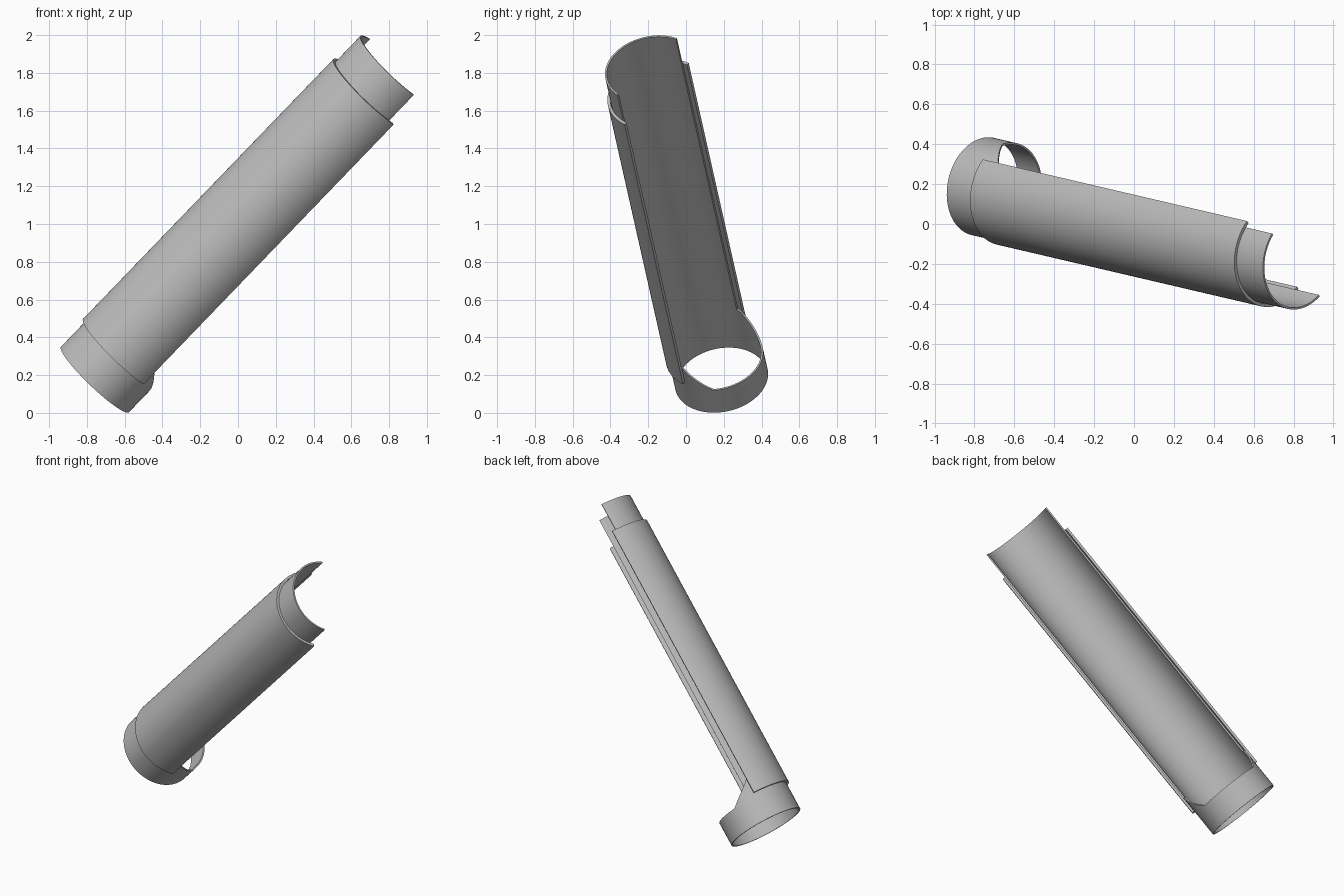
import bpy, bmesh
from math import radians, sin, cos
from mathutils import Matrix, Vector

cube = bpy.data.objects.get("Cube")
if cube:
    bpy.data.objects.remove(cube)

grey = bpy.data.materials.new("plain_grey")
grey.use_nodes = True
grey.diffuse_color = (0.5, 0.5, 0.5, 1)
grey.node_tree.nodes["Principled BSDF"].inputs["Base Color"].default_value = (0.5, 0.5, 0.5, 1)

# Tilted frame: local z runs along the tube, local x points to its upper side
axis = Vector((0.685, -0.16, 0.711)).normalized()
up = Vector((-axis.z, 0, axis.x)).normalized()
side = axis.cross(up)
frame = Matrix((up, side, axis)).transposed().to_4x4()
frame.translation = Vector((-0.757, 0.188, 0.177))

MIDDLE = 50      # direction the shell wall faces, in degrees
SEGMENTS = 64


def wall(bm, radius, rows):
    """Curved wall from rows of (distance along axis, start angle, end angle)."""
    steps = SEGMENTS
    grid = []
    for s, start, end in rows:
        row = []
        for k in range(steps + 1):
            a = radians(MIDDLE + start + (end - start) * k / steps)
            row.append(bm.verts.new((radius * cos(a), radius * sin(a), s)))
        grid.append(row)
    for low, high in zip(grid, grid[1:]):
        for k in range(steps):
            bm.faces.new((low[k], low[k + 1], high[k + 1], high[k]))


def finish(name, bm, thickness):
    bmesh.ops.remove_doubles(bm, verts=bm.verts, dist=0.0005)
    mesh = bpy.data.meshes.new(name)
    bm.to_mesh(mesh)
    bm.free()
    mesh.transform(frame)
    mesh.materials.append(grey)
    obj = bpy.data.objects.new(name, mesh)
    bpy.context.collection.objects.link(obj)
    bpy.ops.object.select_all(action='DESELECT')
    obj.select_set(True)
    bpy.context.view_layer.objects.active = obj
    mod = obj.modifiers.new("thickness", 'SOLIDIFY')
    mod.thickness = thickness
    mod.offset = -1
    bpy.ops.object.modifier_apply(modifier=mod.name)
    bpy.ops.object.shade_smooth_by_angle(angle=radians(35))
    return obj


# Inner tube: closed collar, flared shoulders, then an open half shell
RING_TOP = 0.165
FLARE = 127
shoulder = [(RING_TOP, FLARE), (0.172, 124), (0.185, 120), (0.2, 115), (0.22, 109),
            (0.24, 103), (0.26, 97), (0.28, 92), (0.295, 89), (0.3, 83), (2.315, 83)]
bm = bmesh.new()
wall(bm, 0.25, [(s, -half, half) for s, half in shoulder])
wall(bm, 0.25, [(s, -FLARE, FLARE) for s in (0, RING_TOP)])
wall(bm, 0.25, [(s, FLARE, 360 - FLARE) for s in (0, RING_TOP)])
finish("inner_tube", bm, 0.01)

# Outer half sleeve
bm = bmesh.new()
wall(bm, 0.268, [(s, -89, 89) for s in (0.19, 2.125)])
finish("outer_sleeve", bm, 0.016)
